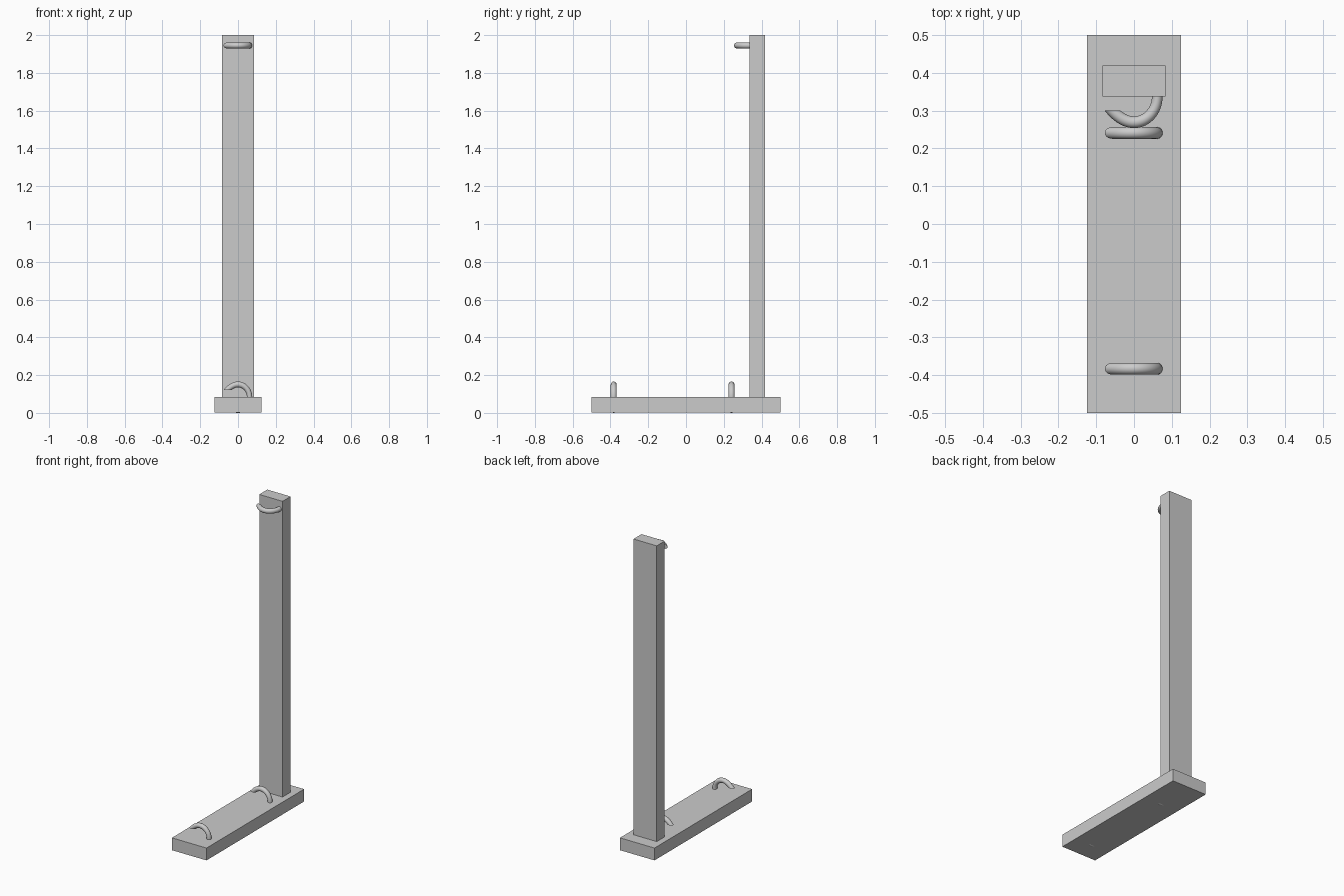
import bpy, bmesh
from math import sin, cos, pi, radians
from mathutils import Matrix, Vector

if "Cube" in bpy.data.objects:
    bpy.data.objects.remove(bpy.data.objects["Cube"])

grey = bpy.data.materials.new("plain grey")
grey.use_nodes = True
colour = (0.6, 0.6, 0.6, 1)
grey.diffuse_color = colour
grey.node_tree.nodes["Principled BSDF"].inputs["Base Color"].default_value = colour


def add_object(name, bm, matrix=None):
    bmesh.ops.recalc_face_normals(bm, faces=bm.faces)
    mesh = bpy.data.meshes.new(name)
    bm.to_mesh(mesh)
    bm.free()
    mesh.materials.append(grey)
    obj = bpy.data.objects.new(name, mesh)
    bpy.context.collection.objects.link(obj)
    if matrix:
        obj.matrix_world = matrix
    return obj


def box(name, low, high):
    low, high = Vector(low), Vector(high)
    bm = bmesh.new()
    bmesh.ops.create_cube(bm, size=1)
    bmesh.ops.scale(bm, vec=high - low, verts=bm.verts)
    bmesh.ops.translate(bm, vec=(low + high) / 2, verts=bm.verts)
    return add_object(name, bm)


def hook(name, matrix, start):
    """Round-bar hook in its local xz plane, its open end cut level."""
    ring, tube, steps, sides = 0.0675, 0.0155, 48, 20
    bm = bmesh.new()
    loops = []
    for i in range(steps + 1):
        degrees = start + (178 - start) * i / steps
        a = radians(degrees)
        # the open end spreads slightly outward
        spread = 0.91 * (1 + 0.13 * max(0, (degrees - 90) / 60) ** 2)
        loop = []
        for j in range(sides):
            b = 2 * pi * j / sides
            r = ring + tube * cos(b)
            loop.append(bm.verts.new((r * cos(a) * spread, tube * sin(b), r * sin(a))))
        loops.append(loop)
    for one, two in zip(loops, loops[1:]):
        for j in range(sides):
            k = (j + 1) % sides
            bm.faces.new((one[j], one[k], two[k], two[j]))

    # level cut of the open end
    faces = [f for f in bm.faces if f.calc_center_median().x < -0.005
             and f.calc_center_median().z > -0.035]
    edges = {e for f in faces for e in f.edges}
    verts = {v for f in faces for v in f.verts}
    bmesh.ops.bisect_plane(bm, geom=faces + list(edges) + list(verts),
                           plane_co=(0, 0, 0.037), plane_no=(0, 0, 1),
                           clear_inner=True)
    bmesh.ops.holes_fill(bm, edges=[e for e in bm.edges if e.is_boundary], sides=0)
    obj = add_object(name, bm, matrix)
    bpy.ops.object.select_all(action='DESELECT')
    obj.select_set(True)
    bpy.context.view_layer.objects.active = obj
    bpy.ops.object.shade_smooth_by_angle(angle=radians(35))
    return obj


# Base board and upright post
box("base_board", (-0.124, -0.5, 0.003), (0.124, 0.5, 0.083))
box("upright_post", (-0.0835, 0.337, 0.08), (0.0835, 0.419, 2.0))

# Two hooks on the base, one on the front of the post
hook("front_base_hook", Matrix.Translation((0, -0.383, 0.083)), -115)
hook("rear_base_hook", Matrix.Translation((0, 0.241, 0.083)), -115)
hook("post_hook", Matrix.Translation((0, 0.337, 1.945)) @ Matrix.Rotation(pi / 2, 4, 'X'), -30)
